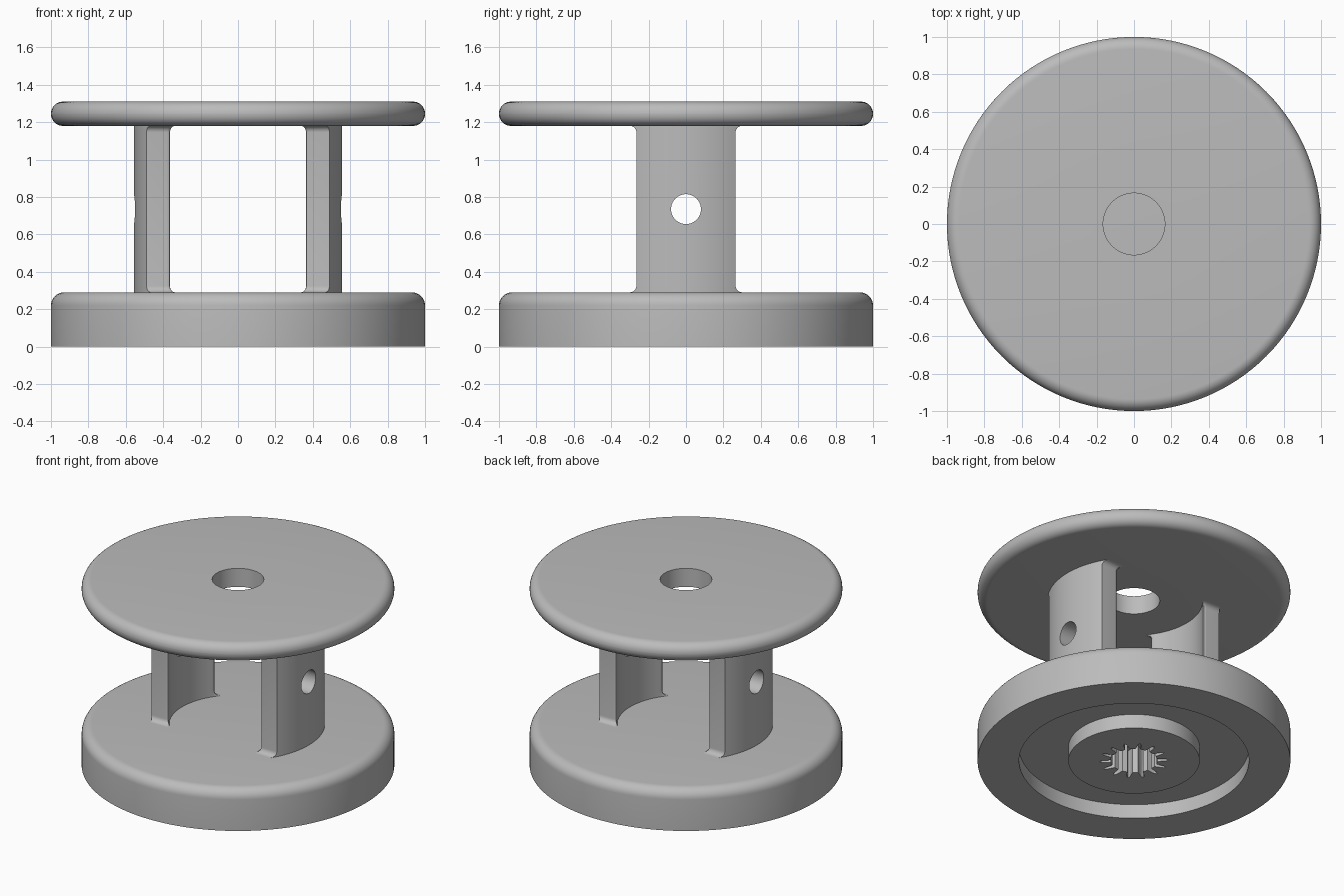
import bpy, bmesh
from math import sin, cos, pi, sqrt, asin, radians
from mathutils import Vector

if "Cube" in bpy.data.objects:
    bpy.data.objects.remove(bpy.data.objects["Cube"])

grey = bpy.data.materials.new("plain grey")
grey.use_nodes = True
COLOUR = (0.5, 0.5, 0.5, 1)
grey.diffuse_color = COLOUR
grey.node_tree.nodes["Principled BSDF"].inputs["Base Color"].default_value = COLOUR


def finish(bm, name):
    bmesh.ops.remove_doubles(bm, verts=bm.verts, dist=1e-5)
    bmesh.ops.recalc_face_normals(bm, faces=bm.faces)
    mesh = bpy.data.meshes.new(name)
    bm.to_mesh(mesh)
    bm.free()
    mesh.materials.append(grey)
    obj = bpy.data.objects.new(name, mesh)
    bpy.context.collection.objects.link(obj)
    return obj


def activate(obj):
    bpy.ops.object.select_all(action='DESELECT')
    obj.select_set(True)
    bpy.context.view_layer.objects.active = obj


def smooth(obj):
    activate(obj)
    bpy.ops.object.shade_smooth_by_angle(angle=radians(30))


def round_corner(r, z, radius, start, steps=8):
    """Quarter arc in the (radius, height) plane, from the start angle."""
    return [(r + radius * cos(start + i * pi / 2 / steps),
             z + radius * sin(start + i * pi / 2 / steps)) for i in range(steps + 1)]


def lathe(name, profile, closed=False, steps=128):
    bm = bmesh.new()
    verts = [bm.verts.new((r, 0, z)) for r, z in profile]
    edges = [bm.edges.new(pair) for pair in zip(verts, verts[1:])]
    if closed:
        edges.append(bm.edges.new((verts[-1], verts[0])))
    bmesh.ops.spin(bm, geom=verts + edges, cent=(0, 0, 0), axis=(0, 0, 1),
                   angle=2 * pi, steps=steps)
    return finish(bm, name)


def loft(name, rings):
    bm = bmesh.new()
    loops = [[bm.verts.new(p) for p in ring] for ring in rings]
    n = len(loops[0])
    for a, b in zip(loops, loops[1:]):
        for i in range(n):
            j = (i + 1) % n
            bm.faces.new((a[i], a[j], b[j], b[i]))
    bm.faces.new(loops[0])
    bm.faces.new(loops[-1])
    return finish(bm, name)


def cut(obj, cutter):
    cutter.hide_render = True
    mod = obj.modifiers.new("cut", 'BOOLEAN')
    mod.operation = 'DIFFERENCE'
    mod.solver = 'EXACT'
    mod.object = cutter
    activate(obj)
    bpy.ops.object.modifier_apply(modifier=mod.name)
    bpy.data.objects.remove(cutter)


# Base: rounded top, ring-shaped groove and central boss underneath
BASE_TOP, PLATE_LOW, PLATE_TOP = 0.29, 1.18, 1.31
FILLET = 0.07
base = lathe("base", [(0, 0), (0.42, 0), (0.42, 0.1), (0.735, 0.1), (0.735, 0), (1, 0)]
             + round_corner(1 - FILLET, BASE_TOP - FILLET, FILLET, 0)
             + [(0, BASE_TOP)])

# Splined socket in the boss: a bore with narrow radial slots
SLOTS, BORE, SLOT_TIP = 14, 0.15, 0.222
outline = []
for k in range(SLOTS):
    mid = radians(60) + k * 2 * pi / SLOTS
    for offset, radius in ((-0.11, BORE), (-0.05, SLOT_TIP - 0.015), (0, SLOT_TIP),
                           (0.05, SLOT_TIP - 0.015), (0.11, BORE)):
        outline.append((radius * cos(mid + offset), radius * sin(mid + offset)))
socket = loft("socket_cutter", [[(x, y, z) for x, y in outline] for z in (-0.1, 0.2)])
cut(base, socket)
smooth(base)

# Top plate: fully rounded rim and a central hole
EDGE = 0.064
plate = lathe("top_plate", [(0.165, PLATE_LOW)]
              + round_corner(1 - EDGE, PLATE_LOW + EDGE, EDGE, -pi / 2)
              + round_corner(1 - EDGE, PLATE_TOP - EDGE, EDGE, 0)
              + [(0.165, PLATE_TOP)], closed=True)
smooth(plate)

# Curved pillars with flat ends, rounded inner corners and flared feet
OUTER, INNER, HALF, CORNER, FLARE = 0.556, 0.44, 0.265, 0.03, 0.035


def pillar_ring(side, z, half):
    sweep = asin(half / OUTER)
    pts = [Vector((OUTER * cos(a), OUTER * sin(a)))
           for a in (sweep * (i / 12 - 1) for i in range(25))]
    x = sqrt(INNER ** 2 - half ** 2)
    y = half - CORNER
    a, b = Vector((x + CORNER, half)), Vector((x, half))
    c = Vector((sqrt(INNER ** 2 - y ** 2), y))
    bend = [a * (1 - t) ** 2 + b * 2 * t * (1 - t) + c * t * t
            for t in (i / 5 for i in range(6))]
    inner = asin(y / INNER)
    pts += bend
    pts += [Vector((INNER * cos(q), INNER * sin(q)))
            for q in (inner * (1 - i / 10) for i in range(1, 20))]
    pts += [Vector((p.x, -p.y)) for p in reversed(bend)]
    return [(side * p.x, side * p.y, z) for p in pts]


levels = [(BASE_TOP - 0.01, HALF + FLARE)]
for i in range(7):
    t = i * pi / 12
    levels.append((BASE_TOP + FLARE * (1 - cos(t)), HALF + FLARE * (1 - sin(t))))
levels += [(BASE_TOP + PLATE_LOW - z, half) for z, half in reversed(levels)]

for side, name in ((1, "left_pillar"), (-1, "right_pillar")):
    pillar = loft(name, [pillar_ring(side, z, half) for z, half in levels])
    # Cross hole through the pillar
    circle = [(0.08 * cos(i * pi / 24), 0.735 + 0.08 * sin(i * pi / 24)) for i in range(48)]
    drill = loft("drill_cutter", [[(side * x, y, z) for y, z in circle] for x in (0.2, 0.8)])
    cut(pillar, drill)
    smooth(pillar)
